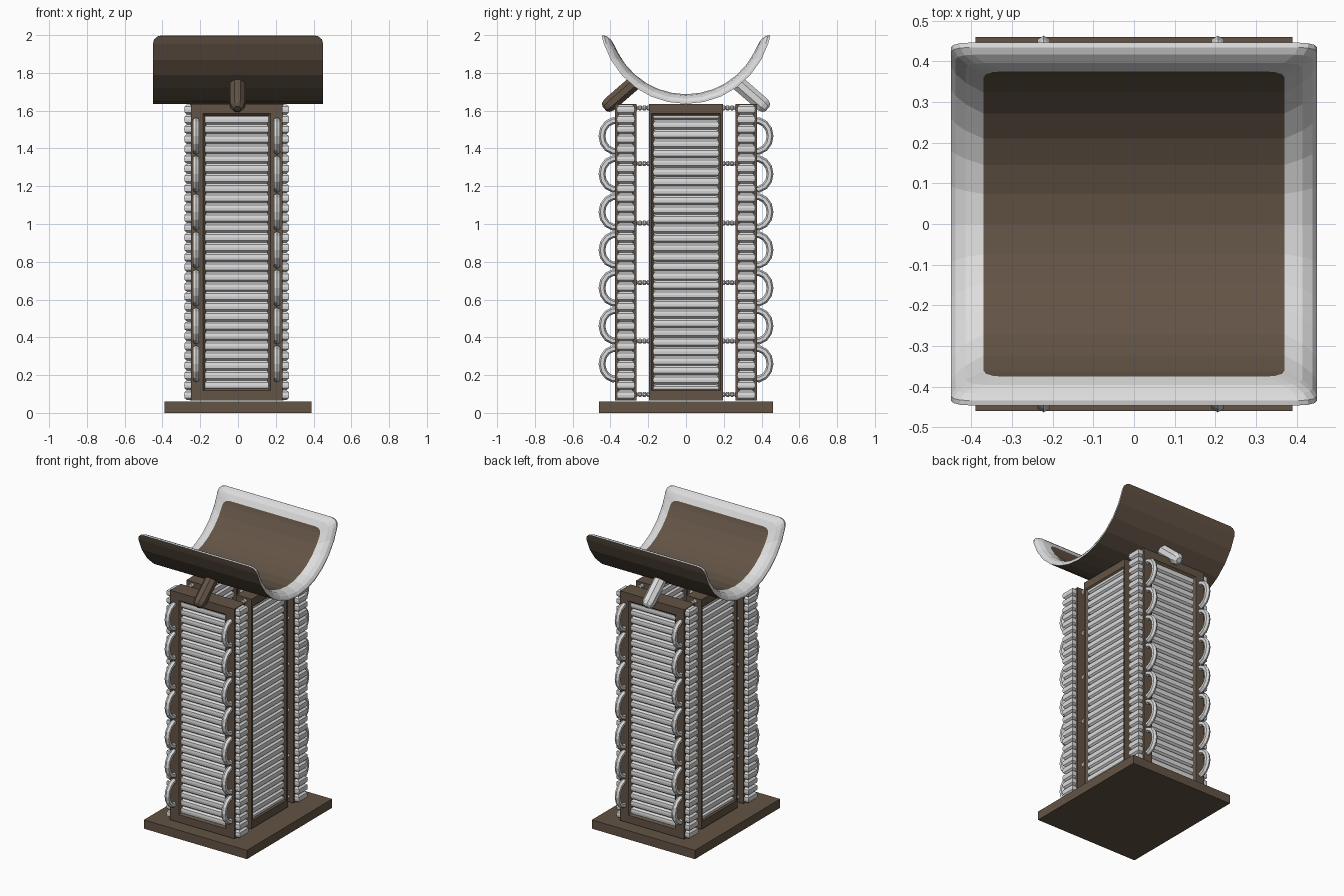
import bpy, bmesh, math
from mathutils import Vector, Matrix

if "Cube" in bpy.data.objects:
    bpy.data.objects.remove(bpy.data.objects["Cube"])


def material(name, rgb):
    m = bpy.data.materials.new(name)
    m.diffuse_color = (*rgb, 1)
    m.use_nodes = True
    m.node_tree.nodes["Principled BSDF"].inputs["Base Color"].default_value = m.diffuse_color
    return m


BROWN = material("brown wood", (0.125, 0.088, 0.06))
GREY = material("light grey rope", (0.72, 0.72, 0.72))


def finish(name, bm, mats, matrix=None):
    bmesh.ops.recalc_face_normals(bm, faces=bm.faces)
    me = bpy.data.meshes.new(name)
    bm.to_mesh(me)
    bm.free()
    for m in mats:
        me.materials.append(m)
    ob = bpy.data.objects.new(name, me)
    if matrix:
        ob.matrix_world = matrix
    bpy.context.collection.objects.link(ob)
    return ob


def skin(bm, rings, cyclic=False):
    """Join rings of vertices with quads, return the faces."""
    pairs = list(zip(rings, rings[1:])) + ([(rings[-1], rings[0])] if cyclic else [])
    out = []
    for a, b in pairs:
        n = len(a)
        for i in range(n):
            j = (i + 1) % n
            out.append(bm.faces.new((a[i], a[j], b[j], b[i])))
    return out


def tube(bm, x, path, radii, sides=8):
    """Tube at a given x along (y, z) points, with capped ends."""
    pts = [Vector((x, y, z)) for y, z in path]
    u = Vector((1, 0, 0))
    rings = []
    for i, p in enumerate(pts):
        t = (pts[min(i + 1, len(pts) - 1)] - pts[max(i - 1, 0)]).normalized()
        v = t.cross(u)
        rings.append([bm.verts.new(p + radii[i] * (u * math.cos(a) + v * math.sin(a)))
                      for a in (2 * math.pi * (k + 0.5) / sides for k in range(sides))])
    skin(bm, rings)
    bm.faces.new(rings[0])
    bm.faces.new(rings[-1])


# base plate
bm = bmesh.new()
bmesh.ops.create_cube(bm, size=1, matrix=Matrix.Translation((0, 0, 0.03)) @ Matrix.Diagonal((0.78, 0.92, 0.06, 1)))
finish("base", bm, [BROWN])

CX = -0.007


def frame(name, half_w, win_w, matrix):
    """Rectangular picture frame with a sloped inner edge on both sides."""
    bm = bmesh.new()
    hd, ho, hw, s = 0.057, 0.785, 0.717, 0.016
    loops = [(half_w, ho, hd), (half_w, ho, -hd), (win_w + s, hw + s, -hd),
             (win_w, hw, -hd + s), (win_w, hw, hd - s), (win_w + s, hw + s, hd)]
    rings = [[bm.verts.new((sx * w, d, 0.851 + sz * h))
              for sx, sz in ((-1, -1), (1, -1), (1, 1), (-1, 1))] for w, h, d in loops]
    skin(bm, rings, True)
    finish(name, bm, [BROWN], matrix)


def winding(name, half_w, z0, z1, matrix, turns=30):
    """Board wound with rope: a box with scalloped sides."""
    bm = bmesh.new()
    pitch = (z1 - z0) / turns
    rings = []
    for i in range(turns):
        for f, inset in ((0.0, 0.014), (0.2, 0.002), (0.5, 0.0), (0.8, 0.002)):
            rings.append((z0 + (i + f) * pitch, inset))
    rings.append((z1, 0.014))
    vs = [[bm.verts.new((sx * (half_w - k), sy * (0.048 - k), z))
           for sx, sy in ((-1, -1), (1, -1), (1, 1), (-1, 1))] for z, k in rings]
    skin(bm, vs)
    bm.faces.new(vs[0])
    bm.faces.new(vs[-1])
    finish(name, bm, [GREY], matrix)


# four scratching panels
for side, sgn in (("front", -1), ("back", 1)):
    m = Matrix.Translation((CX, sgn * 0.319, 0))
    frame(side + "_frame", 0.243, 0.162, m)
    winding(side + "_rope_winding", 0.278, 0.068, 1.632, m)
for side, sgn in (("left", -1), ("right", 1)):
    m = Matrix.Translation((CX + sgn * 0.19, 0, 0)) @ Matrix.Rotation(math.pi / 2, 4, 'Z')
    frame(side + "_frame", 0.196, 0.167, m)
    winding(side + "_rope_winding", 0.175, 0.1, 1.6, m)

# rope loops on the front and back frames
for side, sgn in (("front", -1), ("back", 1)):
    bm = bmesh.new()
    for x in (-0.222, 0.206):
        for i in range(7):
            zc = 0.26 + i * 0.201
            path = []
            for k in range(9):
                a = math.radians(-105 + 210 * k / 8)
                path.append((sgn * (0.373 + 0.072 * math.cos(a)), zc + 0.082 * math.sin(a)))
            tube(bm, x, path, [0.018] * 9, 6)
    finish(side + "_rope_loops", bm, [GREY])

# beaded rope ties between the panels
bm = bmesh.new()
for x in (CX - 0.2, CX + 0.2):
    for sgn in (-1, 1):
        for z in (0.098, 0.38, 0.69, 1.005, 1.32, 1.615):
            path, radii = [], []
            for b in range(4):
                for f, r in ((0, 0.008), (0.25, 0.014), (0.75, 0.014)):
                    path.append((sgn * (0.186 + (b + f) * 0.023), z))
                    radii.append(r)
            tube(bm, x, path, radii, 8)
finish("rope_ties", bm, [GREY])

# sloped struts under the tray
for side, sgn, mat in (("front", -1, BROWN), ("back", 1, GREY)):
    bm = bmesh.new()
    a, b = Vector((0.265, 1.755)), Vector((0.432, 1.61))
    path = [a.lerp(b, t) for t in (0, 0.85, 0.95, 1.0)]
    tube(bm, -0.003, [(sgn * p.x, p.y) for p in path], [0.042, 0.042, 0.034, 0.018], 8)
    finish(side + "_strut", bm, [mat])

# curved tray: rounded slab, layer by layer, bent round the x axis
R, ZC, W, S, CR = 0.456, 2.092, 0.45, 0.62, 0.045
bm = bmesh.new()
edge = [1 - CR / S * (1 - math.sin(a)) for a in (math.radians(d) for d in (90, 60, 30, 0))]
half = edge + [0.78, 0.62, 0.46, 0.31, 0.155]
rows = [-h for h in half] + [0] + half[::-1]
layers = []
for inset, h in ((0, 0), (0, 0.012), (0.011, 0.028), (0.036, 0.043), (0.08, 0.051)):
    left, right = [], []
    for t in rows:
        d = max(0, abs(t) * S - (S - CR))
        w = W - inset - CR + math.sqrt(max(0, CR * CR - d * d))
        ang = t * (S - inset) / R
        y, z = (R - h) * math.sin(ang), ZC - (R - h) * math.cos(ang)
        left.append(bm.verts.new((-w, y, z)))
        right.append(bm.verts.new((w, y, z)))
    layers.append((left, right))
for f in skin(bm, [r + l[::-1] for l, r in layers]):
    f.material_index = 1
for l, r in (layers[0], layers[-1]):
    for i in range(len(rows) - 1):
        bm.faces.new((l[i], r[i], r[i + 1], l[i + 1]))
finish("curved_tray", bm, [BROWN, GREY])
